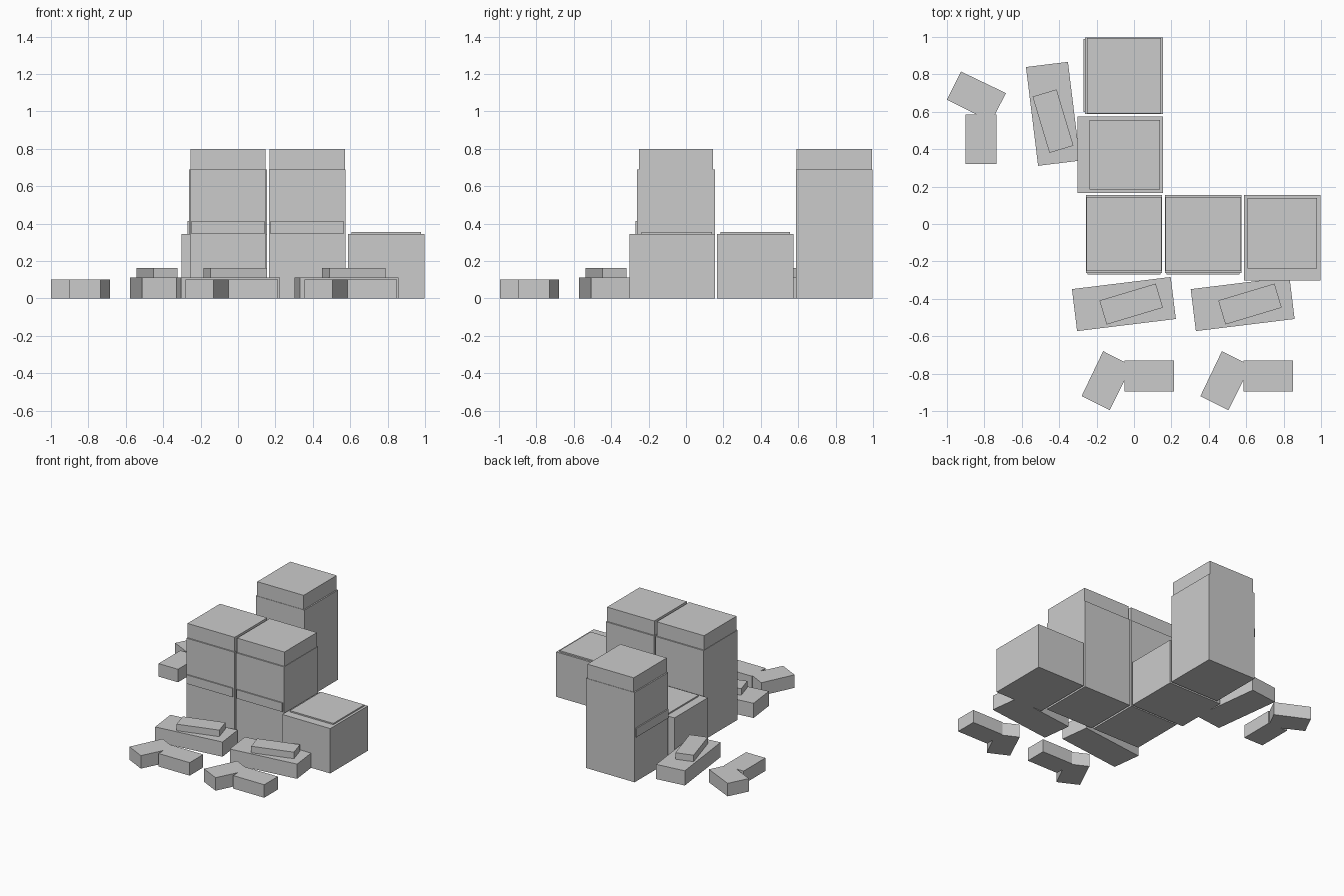
import bpy
import bmesh
from math import radians
from mathutils import Matrix, Vector

if "Cube" in bpy.data.objects:
    bpy.data.objects.remove(bpy.data.objects["Cube"])

grey = bpy.data.materials.new("plain grey")
grey.use_nodes = True
grey.diffuse_color = (0.6, 0.6, 0.6, 1)
grey.node_tree.nodes["Principled BSDF"].inputs["Base Color"].default_value = (0.6, 0.6, 0.6, 1)


def prism(name, outline, z0, z1, place):
    """Extrude a flat outline from z0 up to z1 and place it."""
    bm = bmesh.new()
    base = bm.faces.new([bm.verts.new((x, y, z0)) for x, y in outline])
    top = bmesh.ops.extrude_face_region(bm, geom=[base])["geom"]
    verts = [v for v in top if isinstance(v, bmesh.types.BMVert)]
    bmesh.ops.translate(bm, verts=verts, vec=(0, 0, z1 - z0))
    bmesh.ops.recalc_face_normals(bm, faces=bm.faces)
    mesh = bpy.data.meshes.new(name)
    bm.to_mesh(mesh)
    bm.free()
    mesh.materials.append(grey)
    obj = bpy.data.objects.new(name, mesh)
    obj.matrix_world = place
    bpy.context.collection.objects.link(obj)


def box(name, x0, x1, y0, y1, z0, z1, place):
    prism(name, [(x0, y0), (x1, y0), (x1, y1), (x0, y1)], z0, z1, place)


def placed(x, y, degrees=0):
    return Matrix.Translation((x, y, 0)) @ Matrix.Rotation(radians(degrees), 4, "Z")


def tower(name, place):
    box(name + "_body", -0.204, 0.204, -0.208, 0.207, 0, 0.69, place)
    box(name + "_cap", -0.201, 0.201, -0.198, 0.197, 0.685, 0.8, place)
    box(name + "_front_plate", -0.195, 0.195, -0.217, -0.205, 0.345, 0.413, place)


def low_cabinet(name, place):
    box(name + "_body", -0.204, 0.204, -0.25, 0.207, 0, 0.345, place)
    box(name + "_lid", -0.185, 0.185, -0.185, 0.193, 0.34, 0.355, place)


def bench(name, place):
    # long slab with a smaller block twisted on top
    box(name + "_slab", -0.266, 0.266, -0.113, 0.113, 0, 0.113,
        place @ placed(-0.054, -0.428, 7))
    box(name + "_top_block", -0.157, 0.157, -0.067, 0.067, 0.11, 0.163,
        place @ placed(-0.015, -0.428, 16.7))


def bent_block(name, place):
    # straight arm joined to an angled arm
    outline = [(-0.165, -0.68), (-0.05, -0.738), (-0.05, -0.73), (0.215, -0.73),
               (0.215, -0.895), (-0.05, -0.895), (-0.05, -0.835),
               (-0.13, -0.995), (-0.28, -0.92)]
    prism(name, outline, 0, 0.1, place)


# L-shaped row of towers and cabinets on a regular pitch
start, pitch = -0.053, 0.423
tower("corner_tower", placed(start, start))
tower("front_tower", placed(start + pitch, start))
low_cabinet("front_cabinet", placed(start + 2 * pitch, start))
low_cabinet("side_cabinet", placed(start, start + pitch, -90))
tower("back_tower", placed(start, start + 2 * pitch, -90))

# a bench and a bent block before each station, the last turned to the side
stations = {"first": placed(0, 0), "second": placed(0.635, 0),
            "side": placed(-0.005, 0.535, -90)}
for label, place in stations.items():
    bench(label + "_bench", place)
    bent_block(label + "_bent_block", place)
